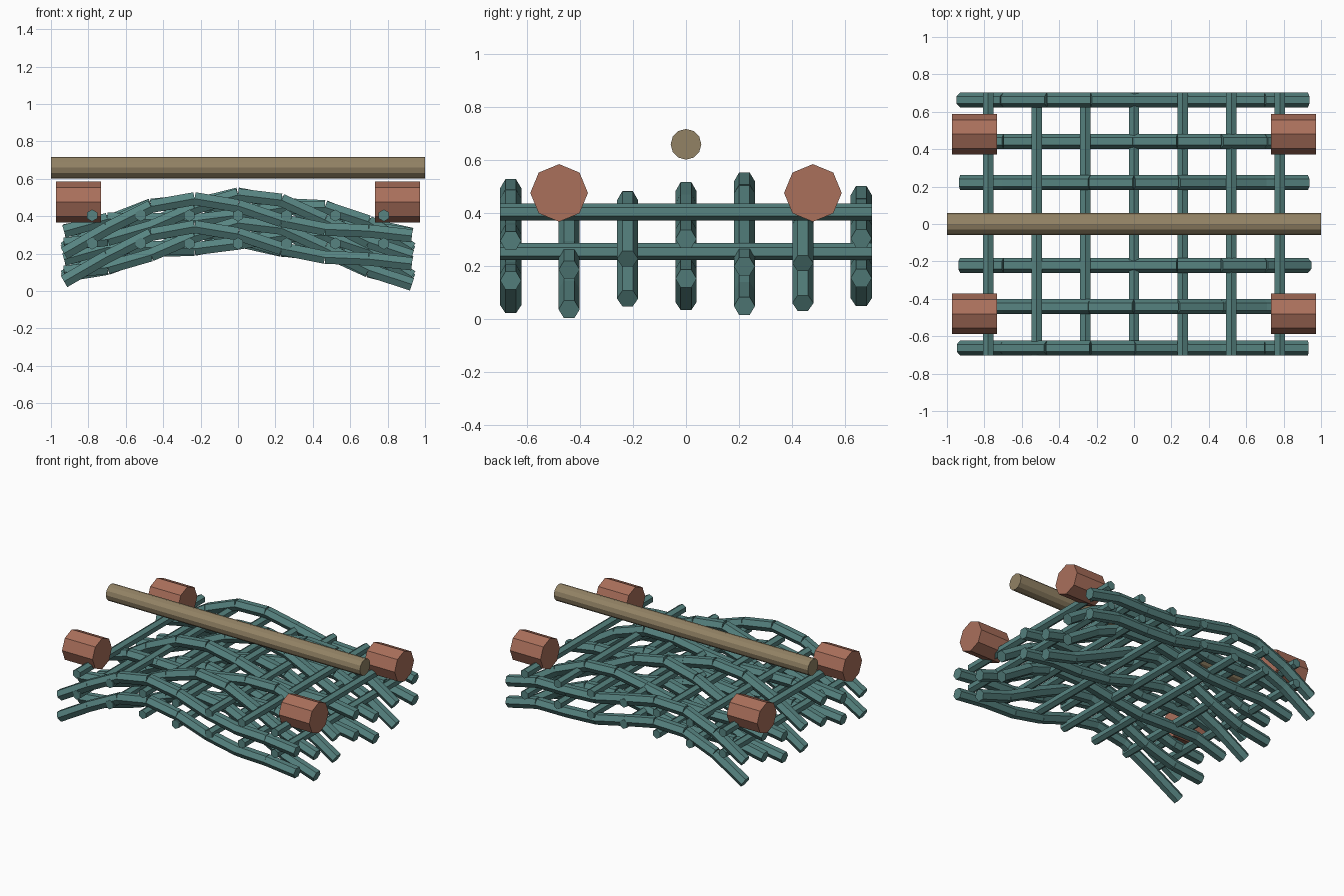
import bpy, bmesh, math
from mathutils import Vector

if "Cube" in bpy.data.objects:
    bpy.data.objects.remove(bpy.data.objects["Cube"])


def material(name, rgb):
    m = bpy.data.materials.new(name)
    m.diffuse_color = (*rgb, 1)
    m.use_nodes = True
    m.node_tree.nodes["Principled BSDF"].inputs["Base Color"].default_value = m.diffuse_color
    return m


TEAL = material("teal", (0.095, 0.23, 0.22))
RUST = material("rust", (0.40, 0.16, 0.105))
TAN = material("tan", (0.29, 0.225, 0.13))


def rod(bm, a, b, r, sides):
    """Closed faceted rod from a to b, first corner pointing sideways."""
    a, b = Vector(a), Vector(b)
    d = (b - a).normalized()
    side = Vector((0, 0, 1)) if abs(d.y) > 0.9 else Vector((0, 1, 0))
    up = d.cross(side).normalized()
    rings = []
    for p in (a, b):
        rings.append([bm.verts.new(p + r * (math.cos(t) * side + math.sin(t) * up))
                      for t in (2 * math.pi * i / sides for i in range(sides))])
    lo, hi = rings
    for i in range(sides):
        k = (i + 1) % sides
        bm.faces.new((lo[i], lo[k], hi[k], hi[i]))
    bm.faces.new(lo[::-1])
    bm.faces.new(hi)


def build(name, points, r, sides, mat):
    """One object made of straight rods joining the points."""
    bm = bmesh.new()
    for a, b in zip(points, points[1:]):
        rod(bm, a, b, r, sides)
    bmesh.ops.recalc_face_normals(bm, faces=bm.faces)
    me = bpy.data.meshes.new(name)
    bm.to_mesh(me)
    bm.free()
    me.materials.append(mat)
    ob = bpy.data.objects.new(name, me)
    bpy.context.collection.objects.link(ob)
    return ob


# arched, wavy long strands and straight cross strands, in two layers
HALF = 0.93
for layer, top, cross_z in (("lower", 0.305, 0.254), ("upper", 0.455, 0.404)):
    for j in range(7):
        pts = []
        for i in range(9):
            x = HALF * (i / 4 - 1)
            z = top - 0.207 * abs(x / HALF) ** 1.7 + 0.065 * math.sin(2 * j - 4.5 * x) - 0.01 * x
            pts.append((x, (j - 3) * 0.221, z))
        build(f"{layer}_long_strand_{j + 1}", pts, 0.04, 6, TEAL)
        x = (j - 3) * 0.26
        build(f"{layer}_cross_strand_{j + 1}",
              [(x, -0.703, cross_z), (x, 0.703, cross_z)], 0.032, 6, TEAL)

# corner floats
for sx, xn in ((-1, "left"), (1, "right")):
    for sy, yn in ((-1, "front"), (1, "back")):
        build(f"{yn}_{xn}_float",
              [(sx * 0.853 - 0.12, sy * 0.48, 0.476), (sx * 0.853 + 0.12, sy * 0.48, 0.476)],
              0.109, 8, RUST)

# long beam above the middle
build("top_beam", [(-1, 0, 0.66), (1, 0, 0.66)], 0.058, 12, TAN)
